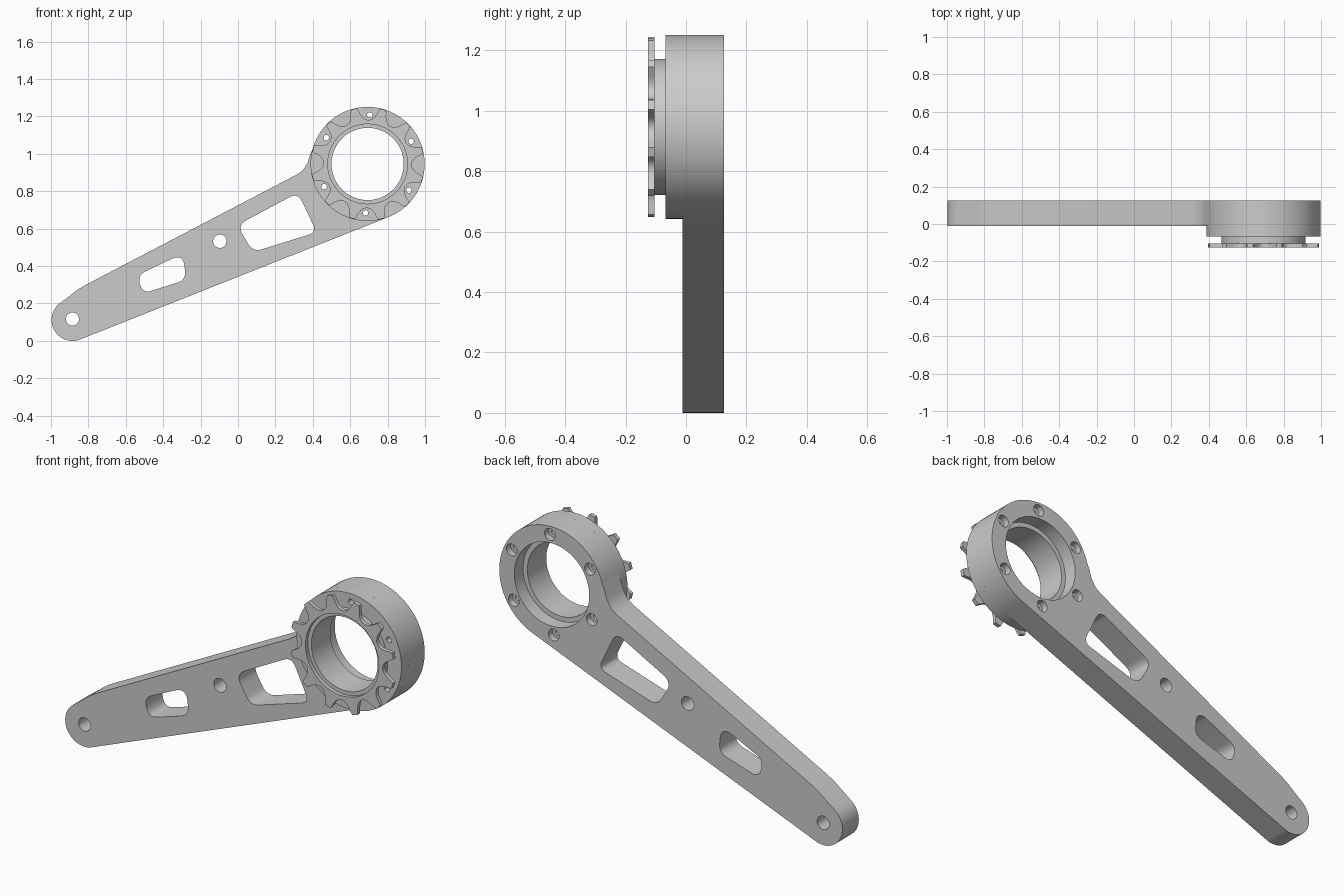
import bpy, bmesh
from math import sin, cos, radians
from mathutils import Vector

cube = bpy.data.objects.get("Cube")
if cube:
    bpy.data.objects.remove(cube, do_unlink=True)

# Single grey metal
metal = bpy.data.materials.new("grey metal")
metal.use_nodes = True
GREY = (0.6, 0.6, 0.6, 1)
metal.diffuse_color = GREY
metal.node_tree.nodes["Principled BSDF"].inputs["Base Color"].default_value = GREY

RING = (0.693, 0.946)     # ring centre in x, z
PIN = (-0.885, 0.112)     # small end centre
RING_R, PIN_R = 0.305, 0.112
# Depths along y, front to back
TOOTH_Y, COLLAR_Y, HUB_Y, ARM_Y = -0.125, -0.105, -0.068, -0.011
SEAT_Y, BOLT_Y, BACK_Y = 0.052, 0.09, 0.125


def arc(centre, r, a0=0, a1=360, steps=96):
    """Points on an arc; a full turn leaves out the repeated end point."""
    count = steps if abs(a1 - a0) == 360 else steps + 1
    angles = [radians(a0 + (a1 - a0) * i / steps) for i in range(count)]
    return [(centre[0] + r * cos(a), centre[1] + r * sin(a)) for a in angles]


def rounded(corners, steps=8):
    """Polygon of (x, z, setback) corners, each eased with a curve."""
    pts = []
    for i, (x, z, d) in enumerate(corners):
        p = Vector((x, z))
        a = p + (Vector(corners[i - 1][:2]) - p).normalized() * d
        b = p + (Vector(corners[(i + 1) % len(corners)][:2]) - p).normalized() * d
        for k in range(steps + 1):
            t = k / steps
            pts.append(tuple(a * (1 - t) ** 2 + p * 2 * t * (1 - t) + b * t * t))
    return pts


def solid(name, walls, caps):
    """Closed shell: walls are (loop, y0, y1), caps are (outer and hole loops, y)."""
    bm = bmesh.new()

    def ring(loop, y):
        return [bm.verts.new((x, y, z)) for x, z in loop]

    for loop, y0, y1 in walls:
        a, b = ring(loop, y0), ring(loop, y1)
        for i in range(len(a)):
            bm.faces.new((a[i - 1], a[i], b[i], b[i - 1]))
    for loops, y in caps:
        edges = []
        for loop in loops:
            vs = ring(loop, y)
            edges += [bm.edges.new((vs[i - 1], vs[i])) for i in range(len(vs))]
        bmesh.ops.triangle_fill(bm, use_beauty=True, edges=edges, normal=(0, -1, 0))
    bmesh.ops.remove_doubles(bm, verts=bm.verts, dist=1e-5)
    bmesh.ops.recalc_face_normals(bm, faces=bm.faces)
    me = bpy.data.meshes.new(name)
    bm.to_mesh(me)
    bm.free()
    me.materials.append(metal)
    ob = bpy.data.objects.new(name, me)
    bpy.context.collection.objects.link(ob)
    return ob


def plate(name, outline, holes, y0, y1):
    """Flat plate with straight through holes."""
    loops = [outline] + holes
    return solid(name, [(p, y0, y1) for p in loops], [(loops, y0), (loops, y1)])


# Arm outline: small round end, tapering sides, fillet into the large ring
outline = arc(PIN, PIN_R, 291.5, 122, 32)
outline += [(-0.853, 0.277), (-0.81, 0.302), (0.31, 0.887), (0.347, 0.912),
            (0.373, 0.955), (0.385, 0.997)]
outline += arc(RING, RING_R, 165, -68.5, 64)

# Lightening windows and pin holes
openings = [
    rounded([(-0.536, 0.352, 0.045), (-0.291, 0.469, 0.075),
             (-0.280, 0.325, 0.045), (-0.512, 0.253, 0.050)]),
    rounded([(-0.005, 0.619, 0.06), (0.320, 0.792, 0.05),
             (0.421, 0.581, 0.045), (0.080, 0.475, 0.05)]),
    arc((PIN[0], 0.117), 0.035, steps=32),
    arc((-0.097, 0.533), 0.036, steps=32),
]

# Main bore with a bearing seat, and six bolt holes counterbored at the back
bore, seat = arc(RING, 0.193), arc(RING, 0.218)
bolt_centres = arc(RING, 0.262, 87.5, 447.5, 6)
bolts = [arc(c, 0.0145, steps=32) for c in bolt_centres]
sinks = [arc(c, 0.031, steps=32) for c in bolt_centres]

walls = [(p, ARM_Y, BACK_Y) for p in [outline] + openings]
walls += [(bore, ARM_Y, SEAT_Y), (seat, SEAT_Y, BACK_Y)]
walls += [(p, ARM_Y, BOLT_Y) for p in bolts]
walls += [(p, BOLT_Y, BACK_Y) for p in sinks]
caps = [([outline, bore] + openings + bolts, ARM_Y),
        ([outline, seat] + openings + sinks, BACK_Y),
        ([seat, bore], SEAT_Y)]
caps += [([s, b], BOLT_Y) for s, b in zip(sinks, bolts)]
arm = solid("arm", walls, caps)

# Hub raised in front of the ring, and the collar carrying the sprocket
hub = plate("ring_hub", arc(RING, RING_R), [bore] + bolts, HUB_Y, ARM_Y)
collar = plate("sprocket_collar", arc(RING, 0.225), [bore], COLLAR_Y, HUB_Y)

# Sprocket with twelve teeth and rounded valleys
valley = [(-12, 0.303), (-10.7, 0.288), (-9.3, 0.268), (-7, 0.25), (-4, 0.239),
          (0, 0.235), (4, 0.239), (7, 0.25), (9.3, 0.268), (10.7, 0.288), (12, 0.303)]
teeth = []
for n in range(12):
    for da, r in valley:
        a = radians(30 * n - 1 + da)
        teeth.append((RING[0] + r * cos(a), RING[1] + r * sin(a)))
sprocket = plate("sprocket", teeth, [arc(RING, 0.213)], TOOTH_Y, COLLAR_Y)

# Smooth curved walls, crisp edges
bpy.ops.object.select_all(action="DESELECT")
for part in (arm, hub, collar, sprocket):
    part.select_set(True)
bpy.context.view_layer.objects.active = arm
bpy.ops.object.shade_smooth_by_angle(angle=radians(30))
